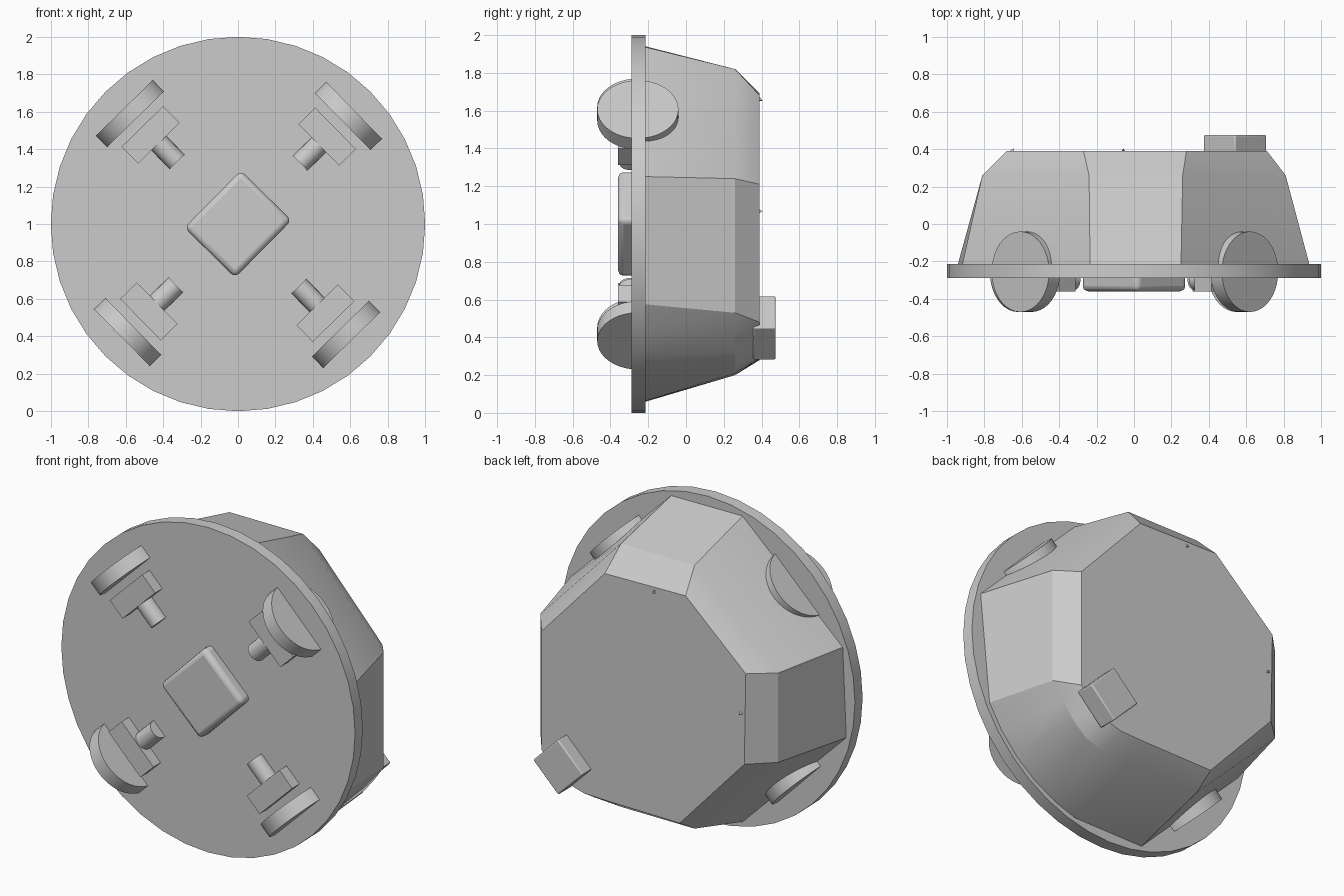
import bpy, bmesh, math
from mathutils import Matrix, Vector

cube = bpy.data.objects.get("Cube")
if cube:
    bpy.data.objects.remove(cube)

grey = bpy.data.materials.new("plain_grey")
grey.use_nodes = True
grey.diffuse_color = (0.6, 0.6, 0.6, 1)
grey.node_tree.nodes["Principled BSDF"].inputs["Base Color"].default_value = (0.6, 0.6, 0.6, 1)


def frame(angle):
    """Axes on the base centre: X outward, Y to the back, Z along the rim."""
    c, s = math.cos(angle), math.sin(angle)
    return Matrix(((c, 0, -s, 0), (0, 1, 0, 0), (s, 0, c, 1), (0, 0, 0, 1)))


def finish(name, bm, matrix=None, bevel=0, smooth=30):
    bmesh.ops.recalc_face_normals(bm, faces=bm.faces)
    if matrix:
        bm.transform(matrix)
    mesh = bpy.data.meshes.new(name)
    bm.to_mesh(mesh)
    bm.free()
    mesh.materials.append(grey)
    obj = bpy.data.objects.new(name, mesh)
    bpy.context.collection.objects.link(obj)
    if bevel:
        mod = obj.modifiers.new("rounded_edges", "BEVEL")
        mod.width, mod.segments = bevel, 3
    bpy.ops.object.select_all(action="DESELECT")
    obj.select_set(True)
    bpy.context.view_layer.objects.active = obj
    bpy.ops.object.shade_smooth_by_angle(angle=math.radians(smooth))
    return obj


def box(name, size, centre, matrix, bevel=0):
    bm = bmesh.new()
    bmesh.ops.create_cube(bm, size=1)
    bm.transform(Matrix.Translation(centre) @ Matrix.Diagonal((*size, 1)))
    return finish(name, bm, matrix, bevel)


def cylinder(name, radius, depth, centre, matrix, axis="X", sides=40, tip=None):
    bm = bmesh.new()
    bmesh.ops.create_cone(bm, cap_ends=True, segments=sides, radius1=radius,
                          radius2=radius if tip is None else tip, depth=depth)
    turn = Matrix.Rotation(math.pi / 2, 4, "Y" if axis == "X" else "X")
    bm.transform(Matrix.Translation(centre) @ turn)
    return finish(name, bm, matrix)


# Round base plate
cylinder("base_plate", 1, 0.075, (0, -0.252, 0), frame(0), axis="Y", sides=40)

# Four drive units: wheel, gearbox and motor
for i, corner in enumerate(("upper_right", "upper_left", "lower_left", "lower_right")):
    m = frame(math.radians(44.4 + 90 * i))
    cylinder(corner + "_wheel", 0.215, 0.085, (0.825, -0.255, 0), m)
    box(corner + "_gearbox", (0.125, 0.12, 0.31), (0.667, -0.3, 0), m)
    cylinder(corner + "_motor", 0.055, 0.16, (0.545, -0.3, 0), m, sides=24)

# Battery under the base and small block on the back
box("battery", (0.43, 0.14, 0.38), (0, -0.29, 0), frame(math.radians(45.4)), 0.03)
box("back_block", (0.24, 0.12, 0.24), (0, 0.415, 0),
    Matrix.Translation((0.54, 0, -0.55)) @ frame(math.radians(45)), 0.008)

# Shell: base ring on a circle, shoulder ring and back ring, going round from the right
angles = (15, 75, 104, 161, 194, 256, 285, 294, 304, 314, 324, 334)
base = [(0.97 * math.cos(math.radians(a)), 1 + 0.97 * math.sin(math.radians(a))) for a in angles]
shoulder = [(0.81, 1.24), (0.26, 1.82), (-0.24, 1.82), (-0.81, 1.31), (-0.81, 0.76),
            (-0.24, 0.2), (0.26, 0.2), (0.44, 0.21), (0.57, 0.25), (0.66, 0.33),
            (0.74, 0.43), (0.81, 0.53)]
back = [(0.71, 1.21), (0.28, 1.68), (-0.27, 1.69), (-0.68, 1.32), (-0.67, 0.76),
        (-0.23, 0.28), (0.24, 0.285), (0.42, 0.29), (0.53, 0.32), (0.59, 0.37),
        (0.65, 0.42), (0.71, 0.48)]
bm = bmesh.new()
rings = [[bm.verts.new((x, y, z)) for x, z in ring]
         for ring, y in ((base, -0.216), (shoulder, 0.26), (back, 0.39))]
for low, high in zip(rings, rings[1:]):
    for i in range(len(low)):
        j = (i + 1) % len(low)
        bm.faces.new((low[i], low[j], high[j], high[i]))
bm.faces.new(rings[0])
bm.faces.new(rings[-1])
finish("shell", bm, smooth=24)

# Small pointed nibs on the back rim of the shell
for name, angle, radius in (("top_nib", 95, 0.68), ("side_nib", 174, 0.67)):
    cylinder(name, 0.035, 0.05, (radius, 0.37, 0), frame(math.radians(angle)), sides=3, tip=0)
